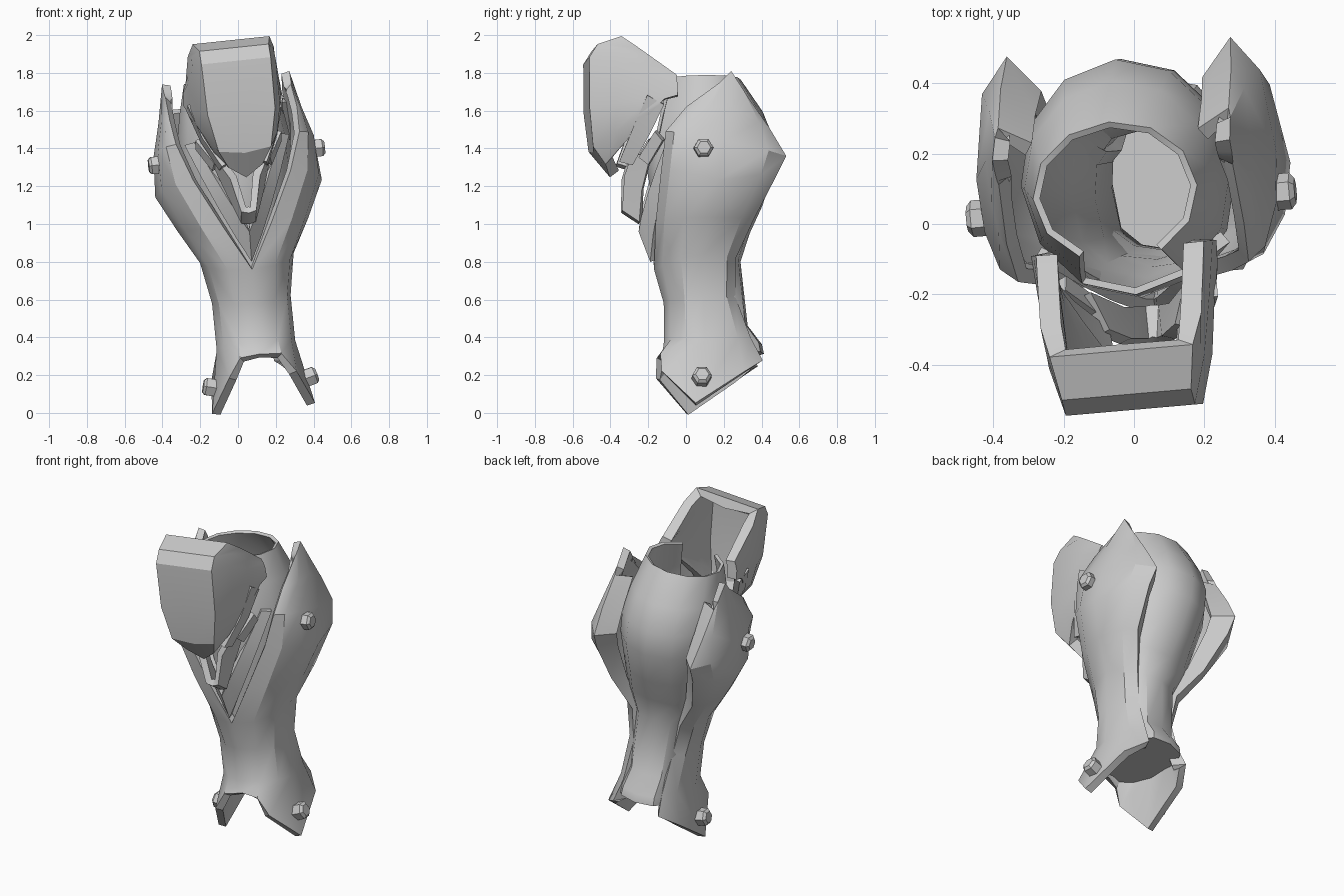
import bpy, bmesh, math
from mathutils import Matrix, Vector

if "Cube" in bpy.data.objects:
    bpy.data.objects.remove(bpy.data.objects["Cube"])

# Everything is built symmetric about local x = 0, then the whole set is leaned and turned
POSE = (Matrix.Translation((0.06, 0, 0.76)) @ Matrix.Rotation(math.radians(5), 4, 'Z')
        @ Matrix.Rotation(math.radians(-6), 4, 'Y') @ Matrix.Translation((0, 0, -0.76)))


def finish(name, bm, thickness=0, mirror=True, angle=30):
    me = bpy.data.meshes.new(name)
    bm.to_mesh(me)
    bm.free()
    ob = bpy.data.objects.new(name, me)
    bpy.context.collection.objects.link(ob)
    ob.matrix_world = POSE
    bpy.ops.object.select_all(action='DESELECT')
    ob.select_set(True)
    bpy.context.view_layer.objects.active = ob
    if mirror:
        m = ob.modifiers.new("mirror", 'MIRROR')
        m.merge_threshold = 0.002
        bpy.ops.object.modifier_apply(modifier=m.name)
    if thickness:
        s = ob.modifiers.new("thickness", 'SOLIDIFY')
        s.thickness, s.offset = thickness, -1
        bpy.ops.object.modifier_apply(modifier=s.name)
    bpy.ops.object.shade_smooth_by_angle(angle=math.radians(angle))
    return ob


def sheet(name, rows, thickness):
    """Right half of a plate from rows of points in cm, bottom row first, front to back."""
    bm = bmesh.new()
    grid = [[bm.verts.new(Vector(p) / 100) for p in row] for row in rows]
    for a, b in zip(grid, grid[1:]):
        for i in range(len(a) - 1):
            bm.faces.new((a[i], a[i + 1], b[i + 1], b[i]))
    return finish(name, bm, thickness)


def wrap(front, side, back):
    """Elliptic arc from front edge to side to back edge, ending in a lip toward the calf."""
    f, s, b = Vector(front), Vector(side), Vector(back)
    out = []
    for deg in (0, 30, 60, 90):
        sn, cs = math.sin(math.radians(deg)), math.cos(math.radians(deg))
        out.append(f + Vector(((s.x - f.x) * sn, (s.y - f.y) * (1 - cs), (s.z - f.z) * (1 - cs))))
    for k in (0.707, 1):
        h = 1 - math.sqrt(1 - k * k)
        out.append(s + Vector(((b.x - s.x) * h, (b.y - s.y) * k, (b.z - s.z) * k)))
    out.append(b.lerp(Vector((0, 13, b.z)), 0.28))
    return out


def bend(a, c, b, n=4):
    """Quadratic curve from a to b pulled toward c."""
    a, c, b = Vector(a), Vector(c), Vector(b)
    return [a.lerp(c, i / n).lerp(c.lerp(b, i / n), i / n) for i in range(n + 1)]


# Calf tube: stacked ovals (z, centre y, radius x, radius y), squarer at the ankle
rings = [(.31, .14, .18, .27), (.36, .14, .175, .26), (.46, .11, .165, .215),
         (.80, .085, .18, .205), (.95, .10, .23, .24), (1.10, .12, .27, .29),
         (1.30, .135, .30, .34), (1.45, .14, .30, .335), (1.60, .13, .275, .285),
         (1.77, .10, .235, .20)]
N = 12
bm = bmesh.new()
loops = []
for z, cy, rx, ry in rings:
    loop = []
    for i in range(N):
        s, c = math.sin(2 * math.pi * i / N), math.cos(2 * math.pi * i / N)
        p = 0.75 if z < 1 else 1
        loop.append(bm.verts.new((rx * math.copysign(abs(s) ** p, s),
                                  cy - ry * math.copysign(abs(c) ** p, c), z)))
    loops.append(loop)
for k, (a, b) in enumerate(zip(loops, loops[1:])):
    for i in range(N):
        if k >= len(rings) - 3 and i in (0, N - 1):
            continue  # open notch behind the knee guard
        j = (i + 1) % N
        bm.faces.new((a[i], a[j], b[j], b[i]))
bm.faces.new(loops[0][::-1])
bmesh.ops.delete(bm, geom=[v for v in bm.verts if not v.link_faces], context='VERTS')
finish("calf_tube", bm, 0.02, mirror=False, angle=35)

# Shin shell: ankle flaps, waist, then side wings above the V neckline
shell = [
    wrap((0, -13, 31), (27.5, 2, 2), (15, 39, 26)),
    wrap((0, -12, 38), (21, 8, 36), (13, 33, 38)),
    wrap((0, -12, 58), (21, 7, 60), (13, 25, 60)),
    wrap((0, -17, 76), (25, 8, 82), (16, 25, 80)),
    wrap((13, -17, 100), (35, 10, 100), (27, 34, 100)),
    wrap((26, -15, 126), (44.5, 14, 119), (32, 46, 123)),
    wrap((33, -13, 146), (43, 17, 140), (32, 51, 133)),
    wrap((34, -2, 159), (38, 22, 158), (33, 42, 148)),
    wrap((33.5, 15, 171), (34, 22, 178), (33, 31, 164)),
]
shell[0][1:3] = (11, -15, 30), (18, -15, 20)  # squared front corner of the flap
sheet("shin_shell", shell, 0.045)


# Knee guard: U-shaped cap with a pointed chin and a thick sloping brow
def knee_row(corner, arm, drop=0, peak=0):
    c, a = Vector(corner), Vector(arm)
    mid = c.lerp(a, 0.3) + Vector((1.5, 0, peak))
    return [Vector((0, c.y + drop / 2, c.z - drop)), c, mid, c.lerp(a, 0.65) + Vector((0.8, 0, 0)), a]


sheet("knee_guard", [
    knee_row((9, -43, 131), (25, -17, 160), drop=6),
    knee_row((14, -50, 140), (26, -13, 164), drop=2),
    knee_row((18, -52, 160), (26.5, -6, 166)),
    knee_row((18.5, -52, 187), (26, -6, 172), peak=3),
    knee_row((18.5, -47.5, 194), (25, -6, 175), peak=3),
    knee_row((20.5, -35, 198), (24, -6, 177)),
], 0.06)

# Nested V collars between the shell and the knee guard
sheet("outer_collar", [bend((0, -19, 80), (14, -18, 106), (28, -7, 145)),
                       bend((0, -25, 96), (8, -24, 110), (23, -10, 146))], 0.04)
sheet("inner_collar", [[(0, -25, 100), (4, -25, 101), (10, -24, 117), (17, -19, 138)],
                       [(0, -34, 106), (4, -34, 107), (8, -33, 125), (13, -30, 134)]], 0.04)

# Hinge straps and stops under the knee guard
sheet("hinge_strap", [bend((13, -29, 130), (22, -20, 146), (25, -13, 161), 2),
                      bend((12, -36, 132), (22, -30, 148), (25.5, -22, 166), 2)], 0.035)
sheet("hinge_stop", [[(16, -21, 130), (23, -14, 142)],
                     [(15, -26, 134), (23, -18, 147)]], 0.04)


# Hexagonal bolts, mirrored to both sides
def bolt(name, pos, tilt):
    bm = bmesh.new()
    bmesh.ops.create_cone(bm, cap_ends=True, segments=6, radius1=0.052, radius2=0.052, depth=0.08)
    rim = [e for e in bm.edges if all(v.co.z > 0 for v in e.verts)]
    bmesh.ops.bevel(bm, geom=rim, offset=0.014, segments=1, affect='EDGES')
    bmesh.ops.transform(bm, verts=bm.verts, matrix=Matrix.Translation(pos)
                        @ Matrix.Rotation(math.radians(90 + tilt), 4, 'Y'))
    finish(name, bm)


bolt("wing_bolt", (0.43, 0.06, 1.36), 0)
bolt("ankle_bolt", (0.265, 0.055, 0.16), -15)
